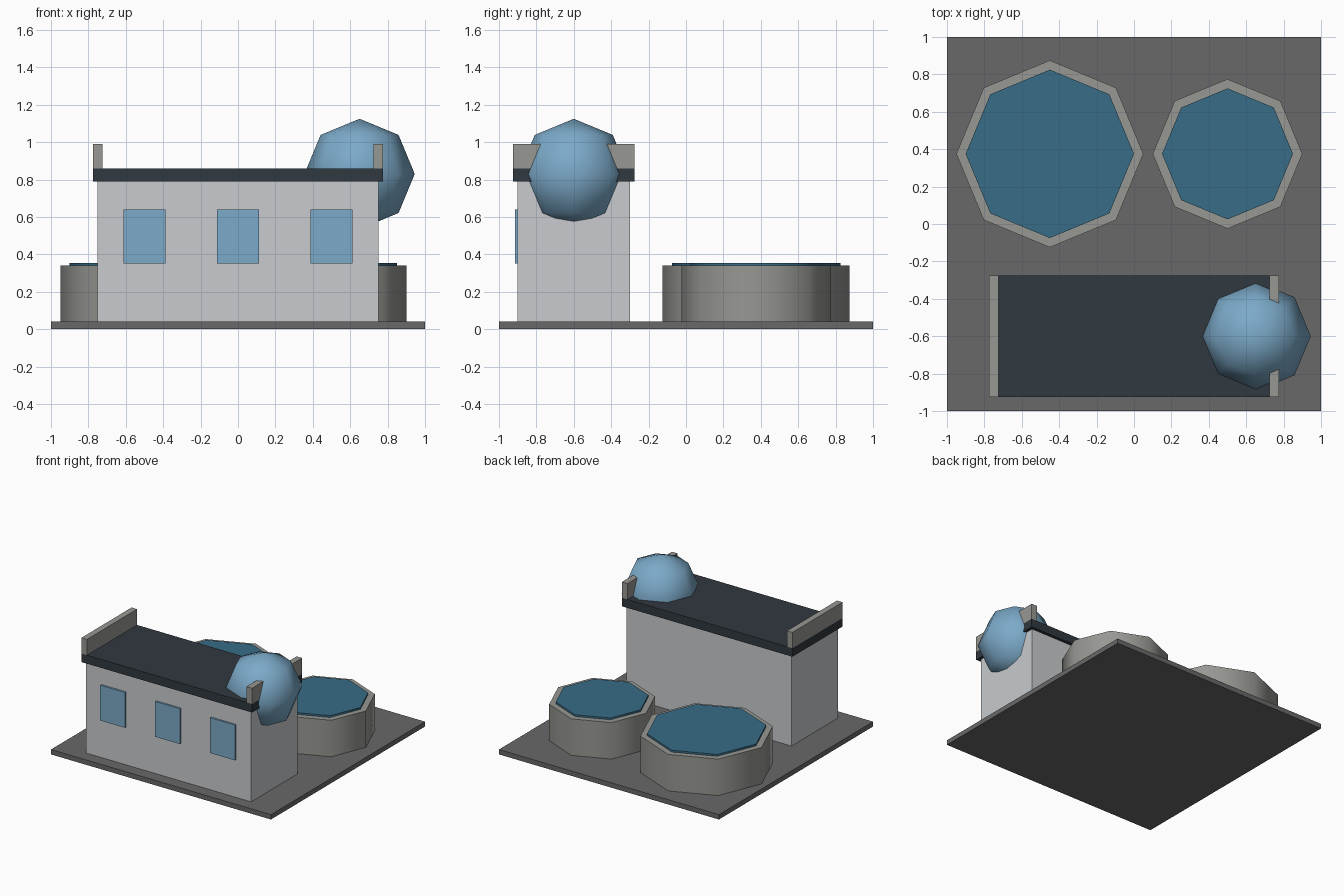
import bpy

if "Cube" in bpy.data.objects:
    bpy.data.objects.remove(bpy.data.objects["Cube"])


def material(name, r, g, b):
    m = bpy.data.materials.new(name)
    m.use_nodes = True
    m.diffuse_color = (r, g, b, 1)
    m.node_tree.nodes["Principled BSDF"].inputs["Base Color"].default_value = (r, g, b, 1)
    return m


ground_grey = material("ground grey", 0.14, 0.14, 0.14)
wall_grey = material("wall pale grey", 0.58, 0.60, 0.62)
roof_slate = material("roof dark slate", 0.03, 0.04, 0.05)
concrete = material("concrete", 0.31, 0.31, 0.29)
water_blue = material("water blue", 0.04, 0.15, 0.24)
light_blue = material("light blue", 0.20, 0.40, 0.58)


def finish(name, mat):
    ob = bpy.context.object
    ob.name = name
    ob.data.materials.append(mat)
    return ob


def box(name, mat, x, y, z):
    """Box from (low, high) ranges on each axis."""
    spans = (x, y, z)
    bpy.ops.mesh.primitive_cube_add(size=1, location=[(a + b) / 2 for a, b in spans])
    bpy.context.object.scale = [b - a for a, b in spans]
    bpy.ops.object.transform_apply(location=False, rotation=False, scale=True)
    return finish(name, mat)


def octagon(name, mat, x, y, radius, low, high):
    """Eight-sided drum with softly shaded sides and a crisp rim."""
    bpy.ops.mesh.primitive_cylinder_add(vertices=8, radius=radius, depth=high - low,
                                        location=(x, y, (low + high) / 2))
    bpy.ops.object.shade_smooth_by_angle(angle=1.0)
    return finish(name, mat)


# Ground slab
box("ground_slab", ground_grey, (-1, 1), (-1, 1), (0, 0.04))

# Building with overhanging roof
box("building_walls", wall_grey, (-0.75, 0.75), (-0.9, -0.3), (0.04, 0.79))
box("roof", roof_slate, (-0.775, 0.775), (-0.925, -0.275), (0.79, 0.86))

# Parapets on both roof ends
for side, x in (("right", -0.75), ("left", 0.75)):
    box(side + "_parapet", concrete, (x - 0.025, x + 0.025), (-0.925, -0.275), (0.86, 0.99))

# Front windows
for i in range(3):
    x = (i - 1) * 0.5
    box(f"window_{i + 1}", light_blue, (x - 0.1125, x + 0.1125), (-0.915, -0.895), (0.35, 0.64))

# Faceted dome through the roof end
bpy.ops.mesh.primitive_uv_sphere_add(segments=8, ring_count=4, radius=0.295,
                                     location=(0.65, -0.6, 0.83))
bpy.ops.object.shade_smooth()
finish("roof_sphere", light_blue)

# Round tanks with a water surface just above the rim
for name, x, radius in (("large", -0.45, 0.5), ("small", 0.5, 0.4)):
    octagon(name + "_tank", concrete, x, 0.375, radius, 0.04, 0.34)
    octagon(name + "_tank_water", water_blue, x, 0.375, radius - 0.05, 0.33, 0.355)
